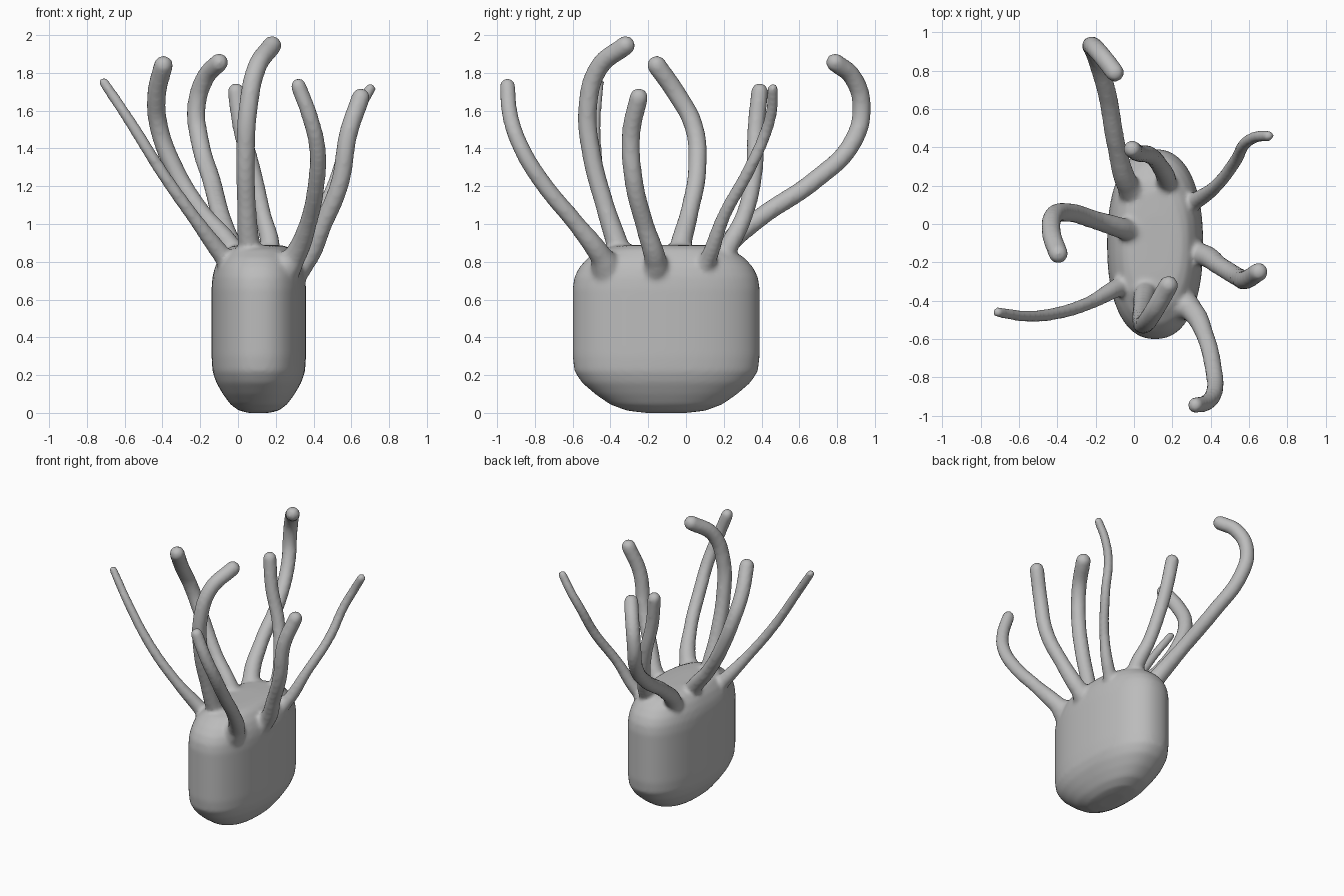
import bpy, bmesh, math
from mathutils import Vector

cube = bpy.data.objects.get("Cube")
if cube:
    bpy.data.objects.remove(cube, do_unlink=True)

grey = bpy.data.materials.new("plain grey")
grey.use_nodes = True
colour = (0.5, 0.5, 0.5, 1)
grey.diffuse_color = colour
grey.node_tree.nodes["Principled BSDF"].inputs["Base Color"].default_value = colour

CENTRE = Vector((0.11, -0.105, 0))


def link(name, data):
    obj = bpy.data.objects.new(name, data)
    bpy.context.collection.objects.link(obj)
    return obj


def make_body(sides=64):
    """Oval pot: rings of a soft superellipse scaled along a rounded profile."""
    profile = [(.22, 0), (.42, .012), (.6, .045), (.76, .1), (.9, .16), (.98, .22),
               (1, .3), (1, .66), (.98, .72), (.93, .77), (.84, .82), (.7, .865),
               (.55, .885), (.3, .89)]
    bm = bmesh.new()
    rings = []
    for s, z in profile:
        ring = []
        for i in range(sides):
            a = math.tau * i / sides
            c, n = math.cos(a), math.sin(a)
            x = math.copysign(abs(c) ** .87, c) * .25 * s
            y = math.copysign(abs(n) ** .87, n) * .495 * s
            ring.append(bm.verts.new(CENTRE + Vector((x, y, z))))
        rings.append(ring)
    for low, high in zip(rings, rings[1:]):
        for i in range(sides):
            j = (i + 1) % sides
            bm.faces.new((low[i], low[j], high[j], high[i]))
    bm.faces.new(rings[0][::-1])
    bm.faces.new(rings[-1])
    mesh = bpy.data.meshes.new("body")
    bm.to_mesh(mesh)
    bm.free()
    return link("body", mesh)


def make_tentacle(name, points, base, tip):
    """Tapered tube through the points, flared at the root and round at the tip."""
    root = Vector(points[0])
    inside = root.lerp(CENTRE + Vector((0, root.y * .6 + .04, .6)), .3)
    path = [inside] + [Vector(p) for p in points]
    curve = bpy.data.curves.new(name, "CURVE")
    curve.dimensions = "3D"
    curve.bevel_depth = 1
    curve.bevel_resolution = 4
    curve.use_fill_caps = True
    spline = curve.splines.new("BEZIER")
    spline.bezier_points.add(len(path) - 1)
    last = len(path) - 1
    for i, (point, co) in enumerate(zip(spline.bezier_points, path)):
        point.co = co
        point.handle_left_type = point.handle_right_type = "AUTO"
        point.radius = base + (tip - base) * i / last
    spline.bezier_points[0].radius = base * 1.9
    spline.bezier_points[1].radius = base * 1.2
    tube = link(name, curve)
    bpy.ops.object.select_all(action="DESELECT")
    tube.select_set(True)
    bpy.context.view_layer.objects.active = tube
    bpy.ops.object.convert(target="MESH")
    tube = bpy.context.object
    bpy.ops.mesh.primitive_uv_sphere_add(segments=16, ring_count=8, radius=tip, location=path[-1])
    return [tube, bpy.context.object]


# Tentacle paths from root to tip, with root and tip radius
body = make_body()
parts = []
parts += make_tentacle("back_tentacle", [
    (-.03, .2, .87), (-.09, .4, 1.04), (-.14, .68, 1.23), (-.2, .88, 1.43),
    (-.22, .93, 1.62), (-.17, .88, 1.78), (-.1, .79, 1.855)], .05, .05)
parts += make_tentacle("back_centre_tentacle", [
    (.17, .22, .87), (.13, .31, 1.05), (.08, .36, 1.27), (.02, .37, 1.5),
    (-.01, .39, 1.7)], .045, .047)
parts += make_tentacle("back_left_tentacle", [
    (.32, .12, .82), (.43, .2, 1.04), (.53, .33, 1.28), (.58, .42, 1.48),
    (.64, .455, 1.61), (.7, .46, 1.715)], .038, .03)
parts += make_tentacle("left_tentacle", [
    (.35, -.16, .8), (.45, -.22, 1.0), (.54, -.275, 1.22), (.585, -.29, 1.48),
    (.65, -.25, 1.67)], .05, .05)
parts += make_tentacle("front_left_tentacle", [
    (.3, -.45, .83), (.37, -.58, 1.0), (.415, -.76, 1.22), (.42, -.87, 1.4),
    (.38, -.93, 1.57), (.32, -.945, 1.73)], .05, .042)
parts += make_tentacle("front_right_tentacle", [
    (-.08, -.33, .83), (-.23, -.41, 1.03), (-.4, -.465, 1.27), (-.57, -.48, 1.54),
    (-.71, -.46, 1.75)], .042, .028)
parts += make_tentacle("front_tentacle", [
    (.06, -.36, .88), (.045, -.43, 1.1), (.04, -.5, 1.37), (.055, -.52, 1.62),
    (.1, -.46, 1.83), (.18, -.32, 1.945)], .05, .052)
parts += make_tentacle("right_tentacle", [
    (-.04, -.03, .88), (-.2, .02, 1.07), (-.34, .06, 1.3), (-.42, .04, 1.52),
    (-.43, -.05, 1.69), (-.395, -.155, 1.84)], .048, .052)

# Fuse everything into one smooth skin
bpy.ops.object.select_all(action="DESELECT")
for obj in parts + [body]:
    obj.select_set(True)
bpy.context.view_layer.objects.active = body
bpy.ops.object.join()
body.name = "tentacled_body"
body.data.materials.clear()
body.data.materials.append(grey)
remesh = body.modifiers.new("fuse", "REMESH")
remesh.mode = "VOXEL"
remesh.voxel_size = .014
remesh.use_smooth_shade = True
smooth = body.modifiers.new("blend", "SMOOTH")
smooth.factor = .5
smooth.iterations = 6
bpy.ops.object.shade_smooth()
